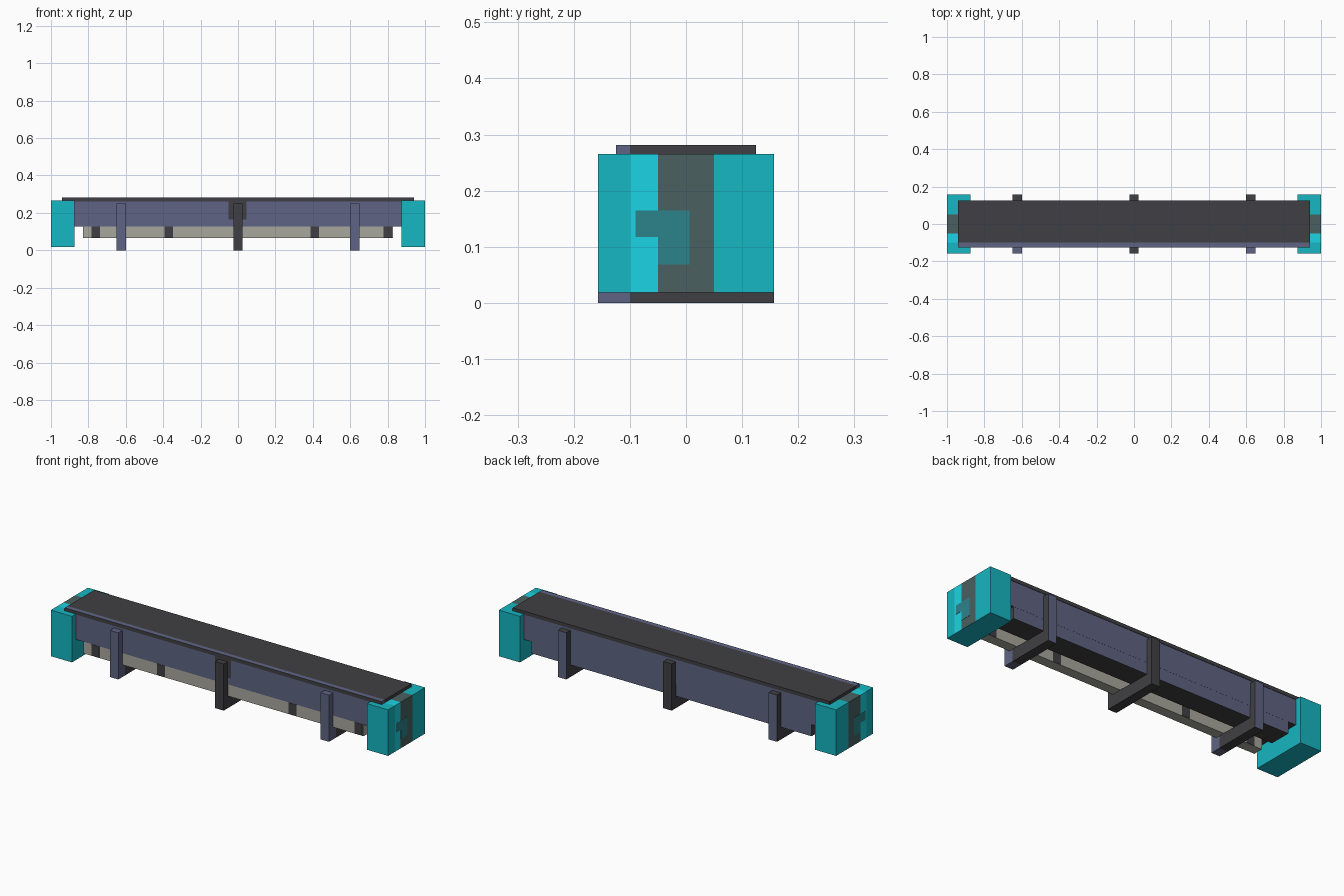
import bpy, bmesh

if "Cube" in bpy.data.objects:
    bpy.data.objects.remove(bpy.data.objects["Cube"])


def material(name, rgb):
    lin = [((c / 255 + 0.055) / 1.055) ** 2.4 for c in rgb]
    m = bpy.data.materials.new(name)
    m.diffuse_color = (*lin, 1)
    m.use_nodes = True
    m.node_tree.nodes["Principled BSDF"].inputs["Base Color"].default_value = m.diffuse_color
    return m


TEAL = material("teal", (22, 183, 194))
CYAN = material("bright cyan", (27, 212, 227))
STRIPE = material("dark grey teal", (74, 96, 96))
BLOT = material("mid teal", (44, 132, 139))
SLATE = material("slate purple", (95, 100, 131))
DARK = material("charcoal", (64, 63, 67))
GREY = material("warm grey", (168, 167, 158))


def finish(name, bm, mats, rule=None):
    """Turn a bmesh into an object; rule(centre, normal) gives the material index."""
    bmesh.ops.recalc_face_normals(bm, faces=bm.faces)
    if rule:
        for f in bm.faces:
            f.material_index = rule(f.calc_center_median(), f.normal)
    me = bpy.data.meshes.new(name)
    bm.to_mesh(me)
    bm.free()
    for m in mats:
        me.materials.append(m)
    ob = bpy.data.objects.new(name, me)
    bpy.context.collection.objects.link(ob)
    return ob


def box(name, lo, hi, mats, cuts=(), rule=None):
    """Box between two corners, sliced at the given y values."""
    bm = bmesh.new()
    bmesh.ops.create_cube(bm, size=1)
    for v in bm.verts:
        v.co = [(a + b) / 2 + c * (b - a) for a, b, c in zip(lo, hi, v.co)]
    for y in cuts:
        bmesh.ops.bisect_plane(bm, geom=bm.verts[:] + bm.edges[:] + bm.faces[:],
                               plane_co=(0, y, 0), plane_no=(0, 1, 0))
    return finish(name, bm, mats, rule)


# Long beam with dark underside
box("beam", (-0.88, -0.123, 0.128), (0.88, 0.123, 0.264), [SLATE, DARK],
    rule=lambda c, n: 1 if n.z < -0.5 else 0)

# Top board with a coloured front margin
box("top_board", (-0.94, -0.125, 0.262), (0.94, 0.125, 0.281), [DARK, SLATE], cuts=[-0.1],
    rule=lambda c, n: 1 if c.y < -0.1 and n.y > -0.5 else 0)

# Lower back rail: coloured back face, dark elsewhere
box("lower_back_rail", (-0.83, 0.005, 0.065), (0.83, 0.1225, 0.129), [DARK, SLATE],
    rule=lambda c, n: 1 if n.y > 0.5 else 0)

# Lower front rail with four dark blocks through it
box("lower_front_rail", (-0.83, -0.122, 0.065), (0.83, -0.068, 0.129), [GREY])
for i, x in enumerate((-0.76, -0.37, 0.41, 0.80)):
    box(f"rail_mark_{i}", (x - 0.023, -0.124, 0.066), (x + 0.023, -0.066, 0.127), [DARK])

# Dark patch behind the centre bracket
box("centre_patch", (-0.05, -0.1245, 0.165), (0.045, -0.122, 0.262), [DARK])


# U-shaped brackets: profile in y/z extruded along x
def bracket(name, x, centre):
    pts = [(-0.157, 0), (0.157, 0), (0.157, 0.25), (0.12, 0.25),
           (0.12, 0.066), (-0.12, 0.066), (-0.12, 0.25), (-0.157, 0.25)]
    bm = bmesh.new()
    face = bm.faces.new([bm.verts.new((x - 0.025, y, z)) for y, z in pts])
    ext = bmesh.ops.extrude_face_region(bm, geom=[face])["geom"]
    bmesh.ops.translate(bm, vec=(0.05, 0, 0),
                        verts=[g for g in ext if isinstance(g, bmesh.types.BMVert)])
    bmesh.ops.bisect_plane(bm, geom=bm.verts[:] + bm.edges[:] + bm.faces[:],
                           plane_co=(0, -0.1, 0), plane_no=(0, 1, 0))
    rule = lambda c, n: 1 if not centre and (c.y < -0.1 or n.y > 0.5) else 0
    finish(name, bm, [DARK, SLATE], rule)


for i, x in enumerate((-0.625, 0, 0.625)):
    bracket(f"bracket_{i}", x, x == 0)


# End caps, striped on the outer and top faces
def cap_rule(c, n):
    if abs(n.y) > 0.5 or n.z < -0.5 or n.x * c.x < -0.1:
        return 0
    if -0.1 < c.y < -0.05:
        return 1
    return 2 if -0.05 < c.y < 0.05 else 0


for side, s in (("left", -1), ("right", 1)):
    xs = sorted((s * 0.875, s))
    box(f"{side}_end_cap", (xs[0], -0.157, 0.018), (xs[1], 0.157, 0.265),
        [TEAL, CYAN, STRIPE], cuts=(-0.1, -0.05, 0.05), rule=cap_rule)
    # Angular painted patch on the outer face
    for j, (y0, z0, y1, z1) in enumerate(((-0.09, 0.117, -0.05, 0.165),
                                          (-0.05, 0.068, 0.006, 0.165))):
        px = sorted((s * 0.998, s * 1.0008))
        box(f"{side}_cap_patch_{j}", (px[0], y0, z0), (px[1], y1, z1), [BLOT])
